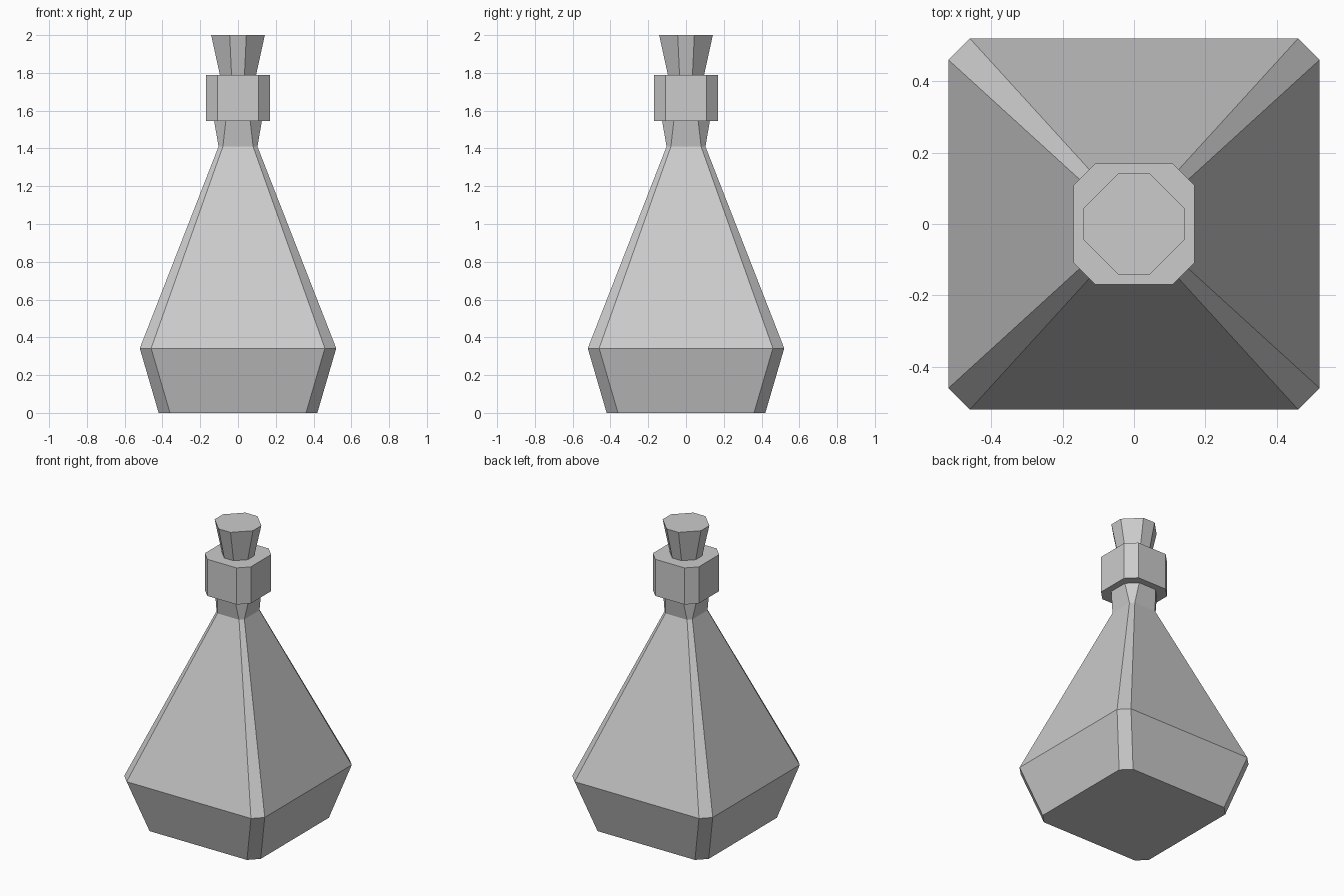
import bpy
import bmesh

cube = bpy.data.objects.get("Cube")
if cube:
    bpy.data.objects.remove(cube)

# One plain grey for the whole bottle
GREY = (0.6, 0.6, 0.6, 1.0)
grey = bpy.data.materials.new("plain grey")
grey.use_nodes = True
grey.diffuse_color = GREY
grey.node_tree.nodes["Principled BSDF"].inputs["Base Color"].default_value = GREY


def cut_square(half, flat):
    """Corners of a square with cut corners, counter-clockwise."""
    pts = []
    x, y = half, flat
    for _ in range(4):
        pts += [(x, -y), (x, y)] if abs(x) == half else [(-y, x), (y, x)]
        x, y = x, y
    # Turn the right-hand side a quarter at a time
    pts = []
    side = [(half, -flat), (half, flat)]
    for _ in range(4):
        pts += side
        side = [(-b, a) for a, b in side]
    return pts


def loft(name, levels):
    """Flat-faced solid through (half width, half flat side, height) levels."""
    bm = bmesh.new()
    rings = [[bm.verts.new((x, y, z)) for x, y in cut_square(half, flat)]
             for half, flat, z in levels]
    for low, high in zip(rings, rings[1:]):
        for i in range(len(low)):
            j = (i + 1) % len(low)
            bm.faces.new((low[i], low[j], high[j], high[i]))
    bm.faces.new(rings[0][::-1])
    bm.faces.new(rings[-1])
    mesh = bpy.data.meshes.new(name)
    bm.to_mesh(mesh)
    bm.free()
    mesh.materials.append(grey)
    obj = bpy.data.objects.new(name, mesh)
    bpy.context.collection.objects.link(obj)
    return obj


# Base, sloping shoulders and flared neck
loft("bottle_body", [(0.42, 0.36, 0), (0.52, 0.46, 0.342),
                     (0.103, 0.08, 1.41), (0.127, 0.064, 1.55)])
# Thick rim around the neck
loft("neck_collar", [(0.17, 0.108, 1.545), (0.17, 0.108, 1.79)])
# Tapered stopper
loft("stopper", [(0.095, 0.034, 1.785), (0.142, 0.044, 2.0)])
